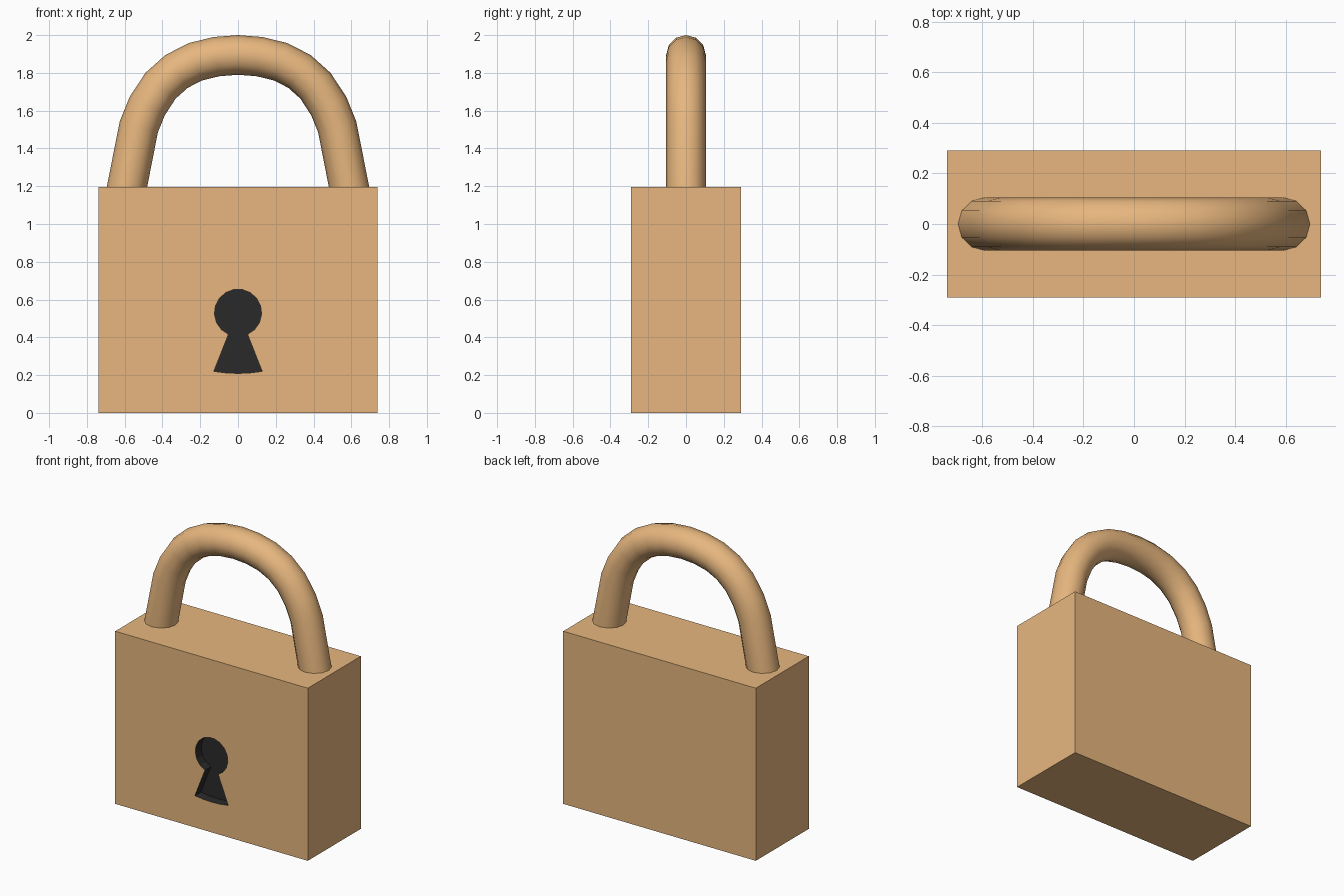
import bpy, bmesh
from math import sin, cos, radians

if "Cube" in bpy.data.objects:
    bpy.data.objects.remove(bpy.data.objects["Cube"])


def make_material(name, color):
    mat = bpy.data.materials.new(name)
    mat.diffuse_color = (*color, 1)
    mat.use_nodes = True
    mat.node_tree.nodes["Principled BSDF"].inputs["Base Color"].default_value = mat.diffuse_color
    return mat


brass = make_material("brass", (0.80, 0.47, 0.21))
black = make_material("keyhole_black", (0.023, 0.023, 0.023))


def add_mesh(name, bm, mat_index):
    for f in bm.faces:
        f.material_index = mat_index
    bmesh.ops.recalc_face_normals(bm, faces=bm.faces[:])
    mesh = bpy.data.meshes.new(name)
    bm.to_mesh(mesh)
    bm.free()
    mesh.materials.append(brass)
    mesh.materials.append(black)
    obj = bpy.data.objects.new(name, mesh)
    bpy.context.collection.objects.link(obj)
    return obj


# Lock body: a plain block
bm = bmesh.new()
bmesh.ops.create_cube(bm, size=1)
bmesh.ops.scale(bm, vec=(1.476, 0.58, 1.196), verts=bm.verts)
bmesh.ops.translate(bm, vec=(0, 0, 0.598), verts=bm.verts)
body = add_mesh("lock_body", bm, 0)

# Keyhole cutter: round top with a flared, slightly curved foot
R, CZ, DEPTH = 0.125, 0.53, 0.065
outline = []
for i in range(16):
    a = radians(-66 + 312 * i / 15)
    outline.append((R * cos(a), CZ + R * sin(a)))
outline += [(-0.128, 0.22), (-0.064, 0.212), (0, 0.209), (0.064, 0.212), (0.128, 0.22)]
bm = bmesh.new()
face = bm.faces.new([bm.verts.new((x, -0.29 + DEPTH, z)) for x, z in outline])
extruded = bmesh.ops.extrude_face_region(bm, geom=[face], use_keep_orig=True)
moved = [v for v in extruded["geom"] if isinstance(v, bmesh.types.BMVert)]
bmesh.ops.translate(bm, vec=(0, -0.2, 0), verts=moved)
cutter = add_mesh("keyhole_cutter", bm, 1)
cutter.hide_render = True
cutter.hide_set(True)

cut = body.modifiers.new("keyhole", 'BOOLEAN')
cut.operation = 'DIFFERENCE'
cut.solver = 'EXACT'
cut.object = cutter

# Shackle: twelve-sided tube along a mirrored arch
half = [(0.607, 1.10), (0.588, 1.195), (0.525, 1.515), (0.48, 1.625), (0.41, 1.732),
        (0.325, 1.808), (0.225, 1.859), (0.115, 1.886)]
path = [(-x, z) for x, z in half] + [(0, 1.895)] + half[::-1]
curve = bpy.data.curves.new("shackle", 'CURVE')
curve.dimensions = '3D'
curve.bevel_depth = 0.105
curve.bevel_resolution = 4
curve.use_fill_caps = True
spline = curve.splines.new('POLY')
spline.points.add(len(path) - 1)
for p, (x, z) in zip(spline.points, path):
    p.co = (x, 0, z, 1)
curve.materials.append(brass)
shackle = bpy.data.objects.new("shackle", curve)
bpy.context.collection.objects.link(shackle)
bpy.context.view_layer.objects.active = shackle
shackle.select_set(True)
bpy.ops.object.convert(target='MESH')
bpy.ops.object.shade_smooth_by_angle(angle=radians(45))
